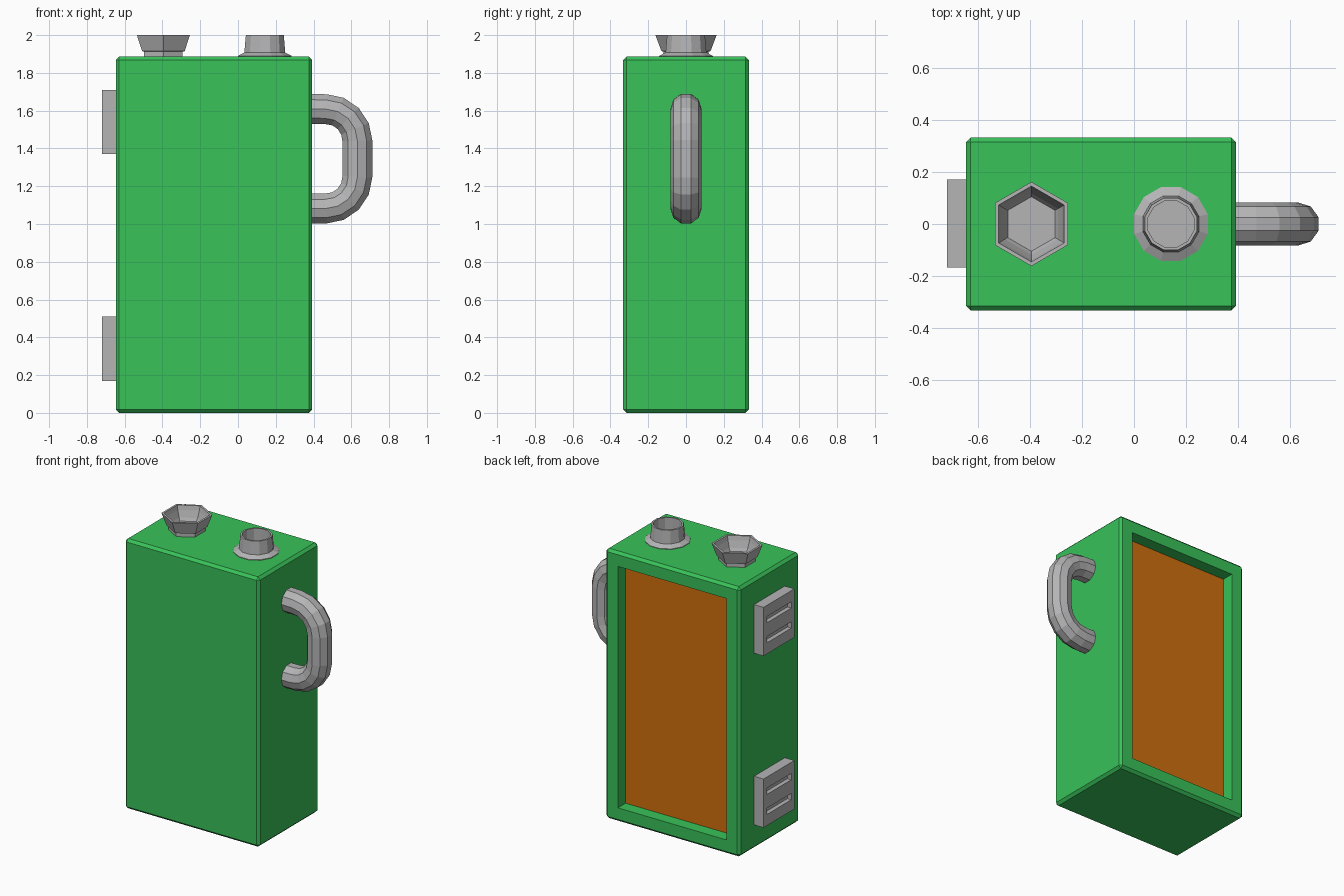
import bpy, bmesh
from math import sin, cos, pi, radians
from mathutils import Vector, Matrix

old = bpy.data.objects.get("Cube")
if old:
    bpy.data.objects.remove(old, do_unlink=True)


def material(name, rgb):
    mat = bpy.data.materials.new(name)
    mat.use_nodes = True
    color = (*rgb, 1)
    mat.diffuse_color = color
    mat.node_tree.nodes["Principled BSDF"].inputs["Base Color"].default_value = color
    return mat


green = material("green paint", (0.04, 0.54, 0.10))
grey = material("grey metal", (0.46, 0.46, 0.47))
orange = material("orange panel", (0.63, 0.16, 0.004))


def finish(bm, name, *mats):
    bmesh.ops.recalc_face_normals(bm, faces=bm.faces)
    mesh = bpy.data.meshes.new(name)
    bm.to_mesh(mesh)
    bm.free()
    for mat in mats:
        mesh.materials.append(mat)
    obj = bpy.data.objects.new(name, mesh)
    bpy.context.collection.objects.link(obj)
    return obj


def box(center, size):
    bm = bmesh.new()
    bmesh.ops.create_cube(bm, size=1, matrix=Matrix.Translation(center) @ Matrix.Diagonal((*size, 1)))
    return bm


def sink(bm, faces, offset):
    """Push faces inward with straight side walls."""
    new = bmesh.ops.extrude_discrete_faces(bm, faces=faces)["faces"]
    for face in new:
        bmesh.ops.translate(bm, verts=face.verts, vec=offset)
    return new


def skin(bm, rings):
    """Join rings of vertices and cap both ends."""
    n = len(rings[0])
    for a, b in zip(rings, rings[1:]):
        for i in range(n):
            j = (i + 1) % n
            bm.faces.new((a[i], a[j], b[j], b[i]))
    bm.faces.new(rings[0])
    bm.faces.new(rings[-1])


def lathe(name, x, sides, start, profile):
    bm = bmesh.new()
    angles = [start + 2 * pi * i / sides for i in range(sides)]
    skin(bm, [[bm.verts.new((x + r * cos(a), r * sin(a), z)) for a in angles]
              for r, z in profile])
    return finish(bm, name, grey)


# Case with bevelled edges and a recessed panel in the back
bm = box((-0.127, 0, 0.943), (1.04, 0.666, 1.886))
bmesh.ops.bevel(bm, geom=bm.edges[:], offset=0.018, segments=1, affect='EDGES')
back = max(bm.faces, key=lambda f: f.calc_center_median().y)
bmesh.ops.inset_individual(bm, faces=[back], thickness=0.115)
for panel in sink(bm, [back], Vector((0, -0.085, 0))):
    panel.material_index = 1
finish(bm, "case", green, orange)

# Open hexagonal cap and round spout on the top
lathe("hexagonal_cap", -0.395, 6, pi / 2, [
    (0.118, 1.87), (0.118, 1.912), (0.13, 1.915), (0.162, 2.0), (0.146, 2.0),
    (0.137, 1.97), (0.118, 1.925), (0.105, 1.905)])
lathe("round_spout", 0.142, 12, radians(15), [
    (0.147, 1.87), (0.147, 1.89), (0.112, 1.908), (0.104, 2.0),
    (0.092, 2.0), (0.092, 1.9)])

# Bent tube handle
path = [(0.36, 1.61)]
for corner_z, first in ((1.44, 90), (1.25, 0)):
    for step in range(5):
        a = radians(first - 22.5 * step)
        path.append((0.465 + 0.167 * cos(a), corner_z + 0.168 * sin(a)))
path.append((0.36, 1.082))
points = [Vector((x, 0, z)) for x, z in path]
bm = bmesh.new()
rings = []
for i, p in enumerate(points):
    tangent = (points[min(i + 1, len(points) - 1)] - points[max(i - 1, 0)]).normalized()
    side = Vector((0, 1, 0))
    out = tangent.cross(side)
    rings.append([bm.verts.new(p + 0.083 * (cos(a) * side + sin(a) * out))
                  for a in [2 * pi * k / 10 for k in range(10)]])
skin(bm, rings)
finish(bm, "handle", grey)

# Side plates, each with two sunken horizontal slots
for name, z in (("upper_vent", 1.54), ("lower_vent", 0.34)):
    bm = box((-0.675, 0.002, z), (0.09, 0.34, 0.34))
    cuts = [(Vector((0, 0, z + s * (0.07 + h))), Vector((0, 0, 1)))
            for s in (-1, 1) for h in (-0.022, 0.022)]
    cuts += [(Vector((0, s * 0.135, 0)), Vector((0, 1, 0))) for s in (-1, 1)]
    for co, normal in cuts:
        bmesh.ops.bisect_plane(bm, geom=bm.verts[:] + bm.edges[:] + bm.faces[:],
                               plane_co=co, plane_no=normal)
    slots = []
    for f in bm.faces:
        c = f.calc_center_median()
        if c.x < -0.719 and abs(c.y) < 0.1 and abs(abs(c.z - z) - 0.07) < 0.01:
            slots.append(f)
    sink(bm, slots, Vector((0.03, 0, 0)))
    finish(bm, name, grey)
